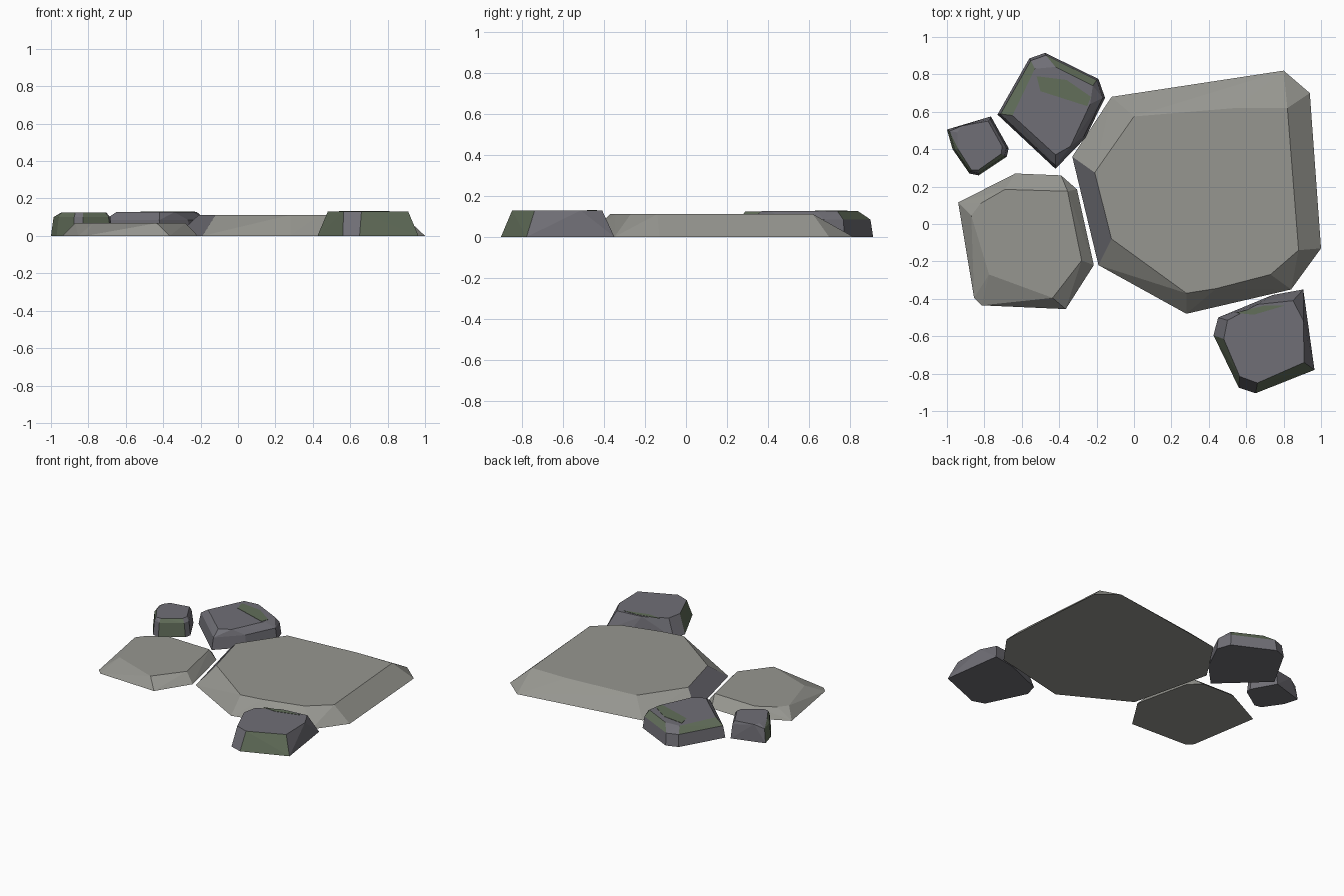
import bpy, bmesh, math
from mathutils import Vector

if "Cube" in bpy.data.objects:
    bpy.data.objects.remove(bpy.data.objects["Cube"])


def material(name, rgb):
    m = bpy.data.materials.new(name)
    lin = [((c / 255 + 0.055) / 1.055) ** 2.4 for c in rgb]
    m.diffuse_color = (*lin, 1)
    m.use_nodes = True
    m.node_tree.nodes["Principled BSDF"].inputs["Base Color"].default_value = m.diffuse_color
    return m


STONE = material("pale stone", (150, 150, 144))
ROCK = material("dark rock", (112, 111, 118))
MOSS = material("moss green", (98, 110, 90))


def azimuth(n):
    return math.degrees(math.atan2(n.y, n.x)) % 360


def finish(name, bm, mats):
    me = bpy.data.meshes.new(name)
    bm.to_mesh(me)
    bm.free()
    for m in mats:
        me.materials.append(m)
    ob = bpy.data.objects.new(name, me)
    bpy.context.collection.objects.link(ob)
    return ob


def boulder(name, base, top, height, mats, patches=(), shoulder=None, patch_min=0):
    """Faceted stone: hull of a ground outline, optional shoulder ring and top outline.
    patches = azimuth ranges whose side faces take the second material."""
    bm = bmesh.new()
    pts = [(x, y, 0) for x, y in base] + [(x, y, height) for x, y in top]
    if shoulder:
        scale, z = shoulder
        c = sum((Vector(p) for p in base), Vector((0, 0))) / len(base)
        pts += [(*(c + (Vector(p) - c) * scale), z) for p in base]
    for p in pts:
        bm.verts.new(p)
    res = bmesh.ops.convex_hull(bm, input=bm.verts[:])
    junk = {g for g in res["geom_interior"] + res["geom_unused"]
            if isinstance(g, bmesh.types.BMVert)}
    bmesh.ops.delete(bm, geom=list(junk), context='VERTS')
    bmesh.ops.dissolve_limit(bm, angle_limit=math.radians(2),
                             verts=bm.verts[:], edges=bm.edges[:])
    bmesh.ops.recalc_face_normals(bm, faces=bm.faces[:])
    bm.normal_update()
    for f in bm.faces:
        side = abs(f.normal.z) < 0.93
        high = f.calc_center_median().z >= patch_min
        a = azimuth(f.normal)
        if side and high and any(lo <= a <= hi for lo, hi in patches):
            f.material_index = 1
    return finish(name, bm, mats)


def plate(name, outline, z, mat):
    """Thin coloured patch lying on a flat top."""
    bm = bmesh.new()
    f = bm.faces.new([bm.verts.new((x, y, z)) for x, y in outline])
    ext = bmesh.ops.extrude_face_region(bm, geom=[f])
    for v in ext["geom"]:
        if isinstance(v, bmesh.types.BMVert):
            v.co.z += 0.003
    bmesh.ops.recalc_face_normals(bm, faces=bm.faces[:])
    return finish(name, bm, [mat])


# Large flat slab, its left slope in dark rock
boulder("large_slab",
        [(-.12, .68), (.80, .82), (.94, .70), (1, -.13), (.84, -.35),
         (.28, -.48), (-.19, -.22), (-.33, .36), (-.26, .45)],
        [(0, .575), (.54, .62), (.82, .62), (.81, .39), (.88, -.14), (.73, -.27),
         (.44, -.345), (.28, -.37), (-.12, -.08), (-.21, .275)],
        .112, [STONE, ROCK], [(180, 202)])

# Smaller low slab
boulder("small_slab",
        [(-.635, .27), (-.39, .26), (-.305, .185), (-.215, -.22), (-.365, -.455),
         (-.815, -.435), (-.855, -.395), (-.94, .115)],
        [(-.82, .11), (-.69, .185), (-.355, .175), (-.28, -.195), (-.435, -.395),
         (-.625, -.325), (-.775, -.27), (-.87, .045)],
        .068, [STONE])

# Dark rock at the back
boulder("back_rock",
        [(-.56, .885), (-.475, .915), (-.19, .775), (-.155, .675), (-.26, .46),
         (-.42, .295), (-.73, .585)],
        [(-.53, .83), (-.42, .84), (-.22, .74), (-.235, .64), (-.34, .415),
         (-.42, .37), (-.65, .58)],
        .127, [ROCK, MOSS], [(40, 80), (140, 160)], (.95, .085), .07)
plate("back_rock_moss",
      [(-.52, .79), (-.5, .71), (-.25, .63), (-.23, .68), (-.36, .77)], .126, MOSS)

# Dark rock at the front right
boulder("front_rock",
        [(.45, -.5), (.425, -.595), (.56, -.875), (.65, -.905), (.965, -.78),
         (.905, -.35), (.74, -.38)],
        [(.5, -.515), (.48, -.615), (.565, -.815), (.66, -.85), (.91, -.74),
         (.905, -.515), (.85, -.41), (.66, -.43)],
        .13, [ROCK, MOSS], [(195, 235), (270, 360)])
plate("front_rock_moss",
      [(.54, -.475), (.64, -.485), (.81, -.435), (.7, -.435)], .129, MOSS)

# Little dark rock at the left
boulder("little_rock",
        [(-1, .505), (-.765, .575), (-.67, .405), (-.68, .36), (-.83, .26),
         (-.88, .27), (-.97, .4)],
        [(-.92, .525), (-.78, .55), (-.705, .415), (-.71, .375), (-.83, .29),
         (-.87, .29), (-.94, .4), (-.945, .49)],
        .125, [ROCK, MOSS], [(195, 235), (290, 320)], (.92, .1))
